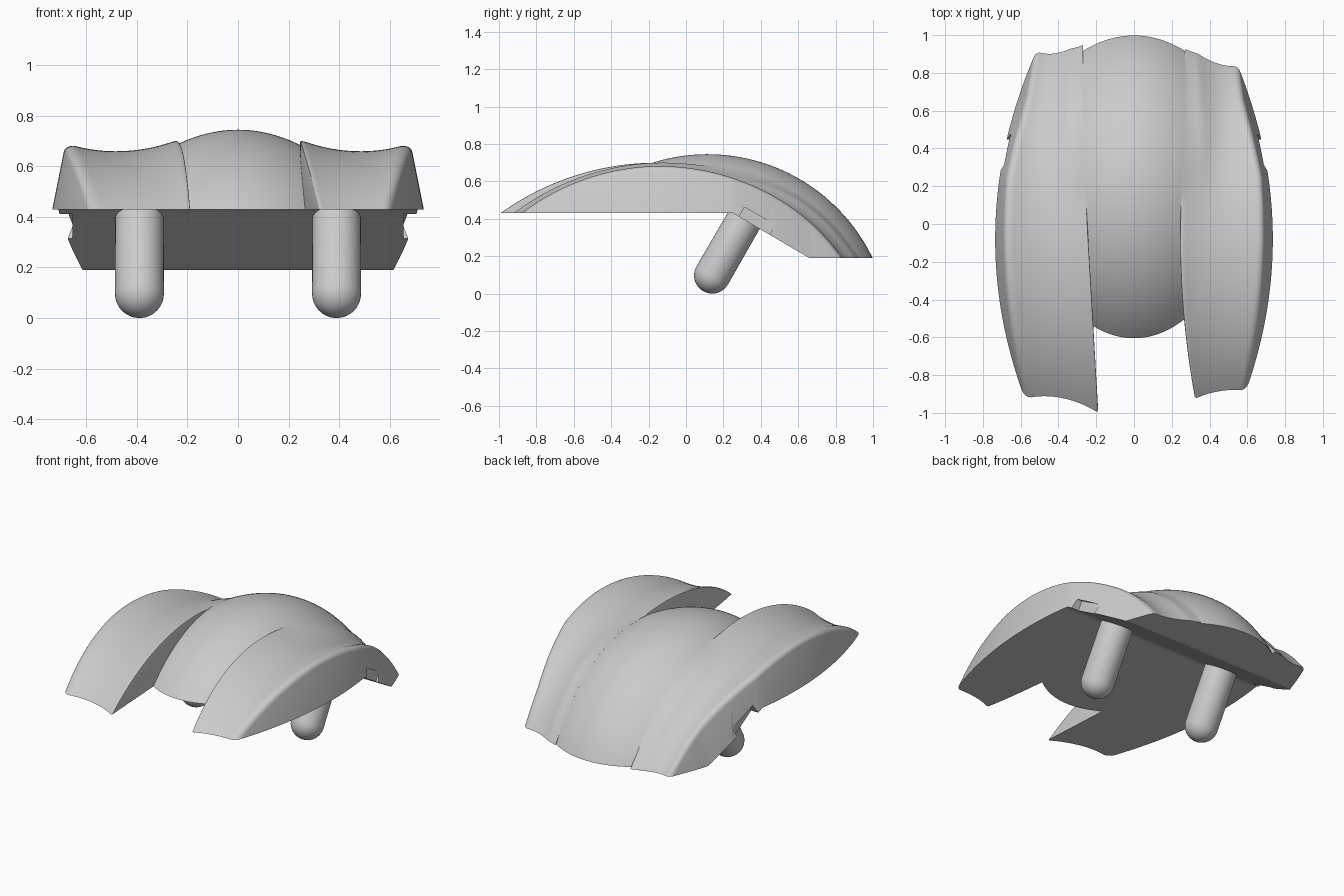
import bpy, bmesh
from math import sqrt, sin, cos, pi, radians
from mathutils import Matrix

cube = bpy.data.objects.get("Cube")
if cube:
    bpy.data.objects.remove(cube, do_unlink=True)

FLAT, LOW = 0.43, 0.19        # underside heights
KINK_A, KINK_B = 0.25, 0.66   # where the underside slopes
TILT = Matrix.Rotation(radians(-30), 4, 'X')


def root(f, a, b):
    """Bisect f between a (positive) and b (negative)."""
    for _ in range(40):
        m = (a + b) / 2
        if f(m) > 0:
            a = m
        else:
            b = m
    return a


def floor(y):
    t = min(1, max(0, (y - KINK_A) / (KINK_B - KINK_A)))
    return FLAT + (LOW - FLAT) * t


def blend(vals, q):
    a, m, b = vals
    return a * (1 - q) * (1 - 2 * q) + 4 * m * q * (1 - q) + b * q * (2 * q - 1)


def ridge_z(x, y):
    r = 0.98 - x * x
    return sqrt(max(0, r * r - (y - 0.115) ** 2)) - 0.235


def inner_edge(side, y):
    d = max(0, 0.4 - y)
    return 0.27 - 0.058 * d if side < 0 else 0.27 - 0.104 * d + 0.109 * d * d


def wing_column(side, q):
    """One lengthwise line of a wing: y -> (top x, underside x, top z)."""
    front = blend((-1.0, -0.92, -0.925) if side < 0 else (-0.925, -0.885, -0.88), q)
    back = blend((0.95, 0.9, 0.91) if side < 0 else (0.93, 0.85, 0.835), q)
    top = blend((0.705, 0.66, 0.692), q)
    d1, d2, span = top - FLAT, top - LOW, back - front
    h = root(lambda h: (span - h) ** 2 / d2 + d2 - h * h / d1 - d1, 0, span)
    r, c = (h * h / d1 + d1) / 2, front + h
    # rounded shoulders along both borders
    for e, size, drop in ((q - 0.9, 0.1, 0.035), (0.05 - q, 0.05, 0.01)):
        if e > 0:
            top -= drop * (1 - sqrt(max(0, 1 - (e / size) ** 2)))

    def point(y):
        z = top - r + sqrt(max(0, r * r - (y - c) ** 2))
        foot = 0.735 - 0.22 * (y + 0.08) ** 2
        outer = foot - 0.2 * max(0, z - floor(y))
        inner = inner_edge(side, y)
        x = inner + q * (outer - inner)
        x_low = inner + q * (foot - inner)
        # soft valley toward the ridge, widening to the back
        k = 0.005 + min(0.08, 0.3 * q) * min(1, max(0, y / 0.6))
        zc = ridge_z(x, y)
        z = (z + zc + sqrt((z - zc) ** 2 + k * k)) / 2
        return side * x, side * x_low, z
    return point


def ridge_column(w):
    def point(y):
        x = w * inner_edge(w, y)
        return x, x, ridge_z(x, y)
    return point


def make_object(name, bm):
    bmesh.ops.recalc_face_normals(bm, faces=bm.faces[:])
    mesh = bpy.data.meshes.new(name)
    bm.to_mesh(mesh)
    bm.free()
    obj = bpy.data.objects.new(name, mesh)
    bpy.context.collection.objects.link(obj)
    return obj


def activate(obj):
    bpy.ops.object.select_all(action='DESELECT')
    obj.select_set(True)
    bpy.context.view_layer.objects.active = obj


def smooth(obj):
    activate(obj)
    bpy.ops.object.shade_smooth_by_angle(angle=radians(35))


def shell(name, columns):
    """Closed solid between the curved top lines and the folded underside."""
    bm = bmesh.new()
    tops, bottoms = [], []
    for col in columns:
        y0 = root(lambda y: col(y)[2] - FLAT, -0.1, -1.15)
        y1 = root(lambda y: col(y)[2] - LOW, 0.3, 1.15)
        ys = [y0 + (KINK_A - y0) * i / 36 for i in range(36)]
        ys += [KINK_A + (KINK_B - KINK_A) * i / 14 for i in range(14)]
        ys += [KINK_B + (y1 - KINK_B) * sin(pi / 2 * i / 14) for i in range(15)]
        top, low = [], []
        for y in ys:
            x, x_low, z = col(y)
            top.append(bm.verts.new((x, y, z)))
            # both ends taper to a shared point
            low.append(top[-1] if y in (ys[0], ys[-1])
                       else bm.verts.new((x_low, y, floor(y))))
        tops.append(top)
        bottoms.append(low)

    def strip(a, b):
        for i in range(len(a) - 1):
            bm.faces.new(list(dict.fromkeys((a[i], a[i + 1], b[i + 1], b[i]))))

    for grid in (tops, bottoms):
        for a, b in zip(grid, grid[1:]):
            strip(a, b)
    for k in (0, -1):
        strip(tops[k], bottoms[k])
    return make_object(name, bm)


# central ridge
smooth(shell("center_ridge", [ridge_column(i / 12) for i in range(-12, 13)]))

for side, label in ((1, "left"), (-1, "right")):
    # side wing, with lines gathered toward its borders
    qs = [(1 - cos(pi * i / 30)) / 2 for i in range(31)]
    wing = shell(label + "_wing", [wing_column(side, q) for q in qs])

    # notch in the outer wall
    bm = bmesh.new()
    bmesh.ops.create_cube(bm, size=1, matrix=Matrix.Translation(
        (side * 0.755, 0.365, floor(0.365))) @ TILT @ Matrix.Diagonal((0.2, 0.19, 0.12, 1)))
    cutter = make_object(label + "_notch_cutter", bm)
    cutter.hide_render = True
    cut = wing.modifiers.new("notch", 'BOOLEAN')
    cut.operation, cut.solver, cut.object = 'DIFFERENCE', 'EXACT', cutter
    activate(wing)
    bpy.ops.object.modifier_apply(modifier=cut.name)
    bpy.data.objects.remove(cutter, do_unlink=True)
    smooth(wing)

    # round-ended peg
    bm = bmesh.new()
    bmesh.ops.create_uvsphere(bm, u_segments=40, v_segments=20, radius=0.097)
    for v in bm.verts:
        if v.co.z > 0.001:
            v.co.z += 0.33
    bm.transform(Matrix.Translation((side * 0.39, 0.14, 0.097)) @ TILT)
    smooth(make_object(label + "_peg", bm))
